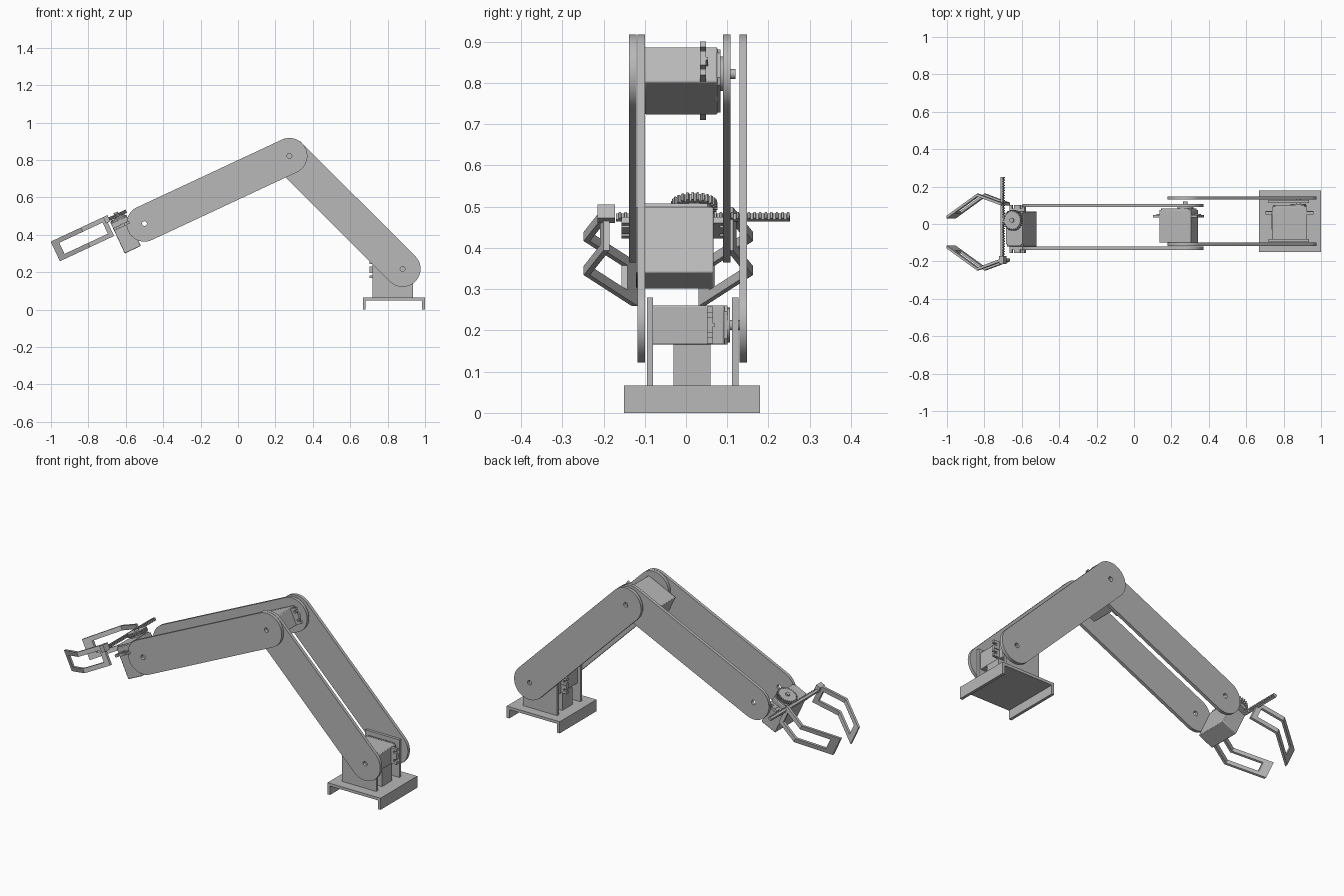
import bpy, bmesh, math
from mathutils import Vector, Matrix

default = bpy.data.objects.get("Cube")
if default:
    bpy.data.objects.remove(default, do_unlink=True)

grey = bpy.data.materials.new("light_grey")
grey.use_nodes = True
COLOUR = (0.48, 0.48, 0.48, 1)
grey.diffuse_color = COLOUR
grey.node_tree.nodes["Principled BSDF"].inputs["Base Color"].default_value = COLOUR


def frame(origin, x_axis, z_axis):
    """Matrix whose local x and z follow the given directions."""
    x, z = Vector(x_axis).normalized(), Vector(z_axis).normalized()
    return Matrix.Translation(origin) @ Matrix((x, z.cross(x), z)).transposed().to_4x4()


def prism(name, outlines, low, high, place, bevel=0):
    """Extrude flat outlines (inner ones become holes) from low to high along local z."""
    curve = bpy.data.curves.new(name, "CURVE")
    curve.dimensions = "2D"
    curve.fill_mode = "BOTH"
    curve.extrude = (high - low) / 2
    for points in outlines:
        spline = curve.splines.new("POLY")
        spline.points.add(len(points) - 1)
        for target, (x, y) in zip(spline.points, points):
            target.co = (x, y, 0, 1)
        spline.use_cyclic_u = True
    obj = bpy.data.objects.new(name, curve)
    bpy.context.collection.objects.link(obj)
    bpy.ops.object.select_all(action="DESELECT")
    obj.select_set(True)
    bpy.context.view_layer.objects.active = obj
    bpy.ops.object.convert(target="MESH")
    obj = bpy.context.view_layer.objects.active
    bm = bmesh.new()
    bm.from_mesh(obj.data)
    bmesh.ops.remove_doubles(bm, verts=bm.verts, dist=1e-5)
    bmesh.ops.translate(bm, verts=bm.verts, vec=(0, 0, (low + high) / 2))
    bmesh.ops.recalc_face_normals(bm, faces=bm.faces)
    bm.to_mesh(obj.data)
    bm.free()
    obj.matrix_world = place
    obj.data.materials.clear()
    obj.data.materials.append(grey)
    bpy.ops.object.shade_smooth_by_angle(angle=math.radians(30))
    if bevel:
        mod = obj.modifiers.new("edge_round", "BEVEL")
        mod.width, mod.segments = bevel, 2
    return obj


def rect(x0, x1, y0, y1):
    return [(x0, y0), (x1, y0), (x1, y1), (x0, y1)]


def arc(cx, cy, r, start=0, end=360, n=32):
    closed = end - start == 360
    steps = n if closed else n + 1
    return [(cx + r * math.cos(math.radians(start + (end - start) * i / n)),
             cy + r * math.sin(math.radians(start + (end - start) * i / n))) for i in range(steps)]


# Joint positions and the tilted axes of the forearm
base_joint = Vector((0.88, 0, 0.218))
elbow = Vector((0.275, 0, 0.822))
wrist = Vector((-0.5, 0, 0.46))
Y = Vector((0, 1, 0))
along = (elbow - wrist).normalized()
up = Vector((-along.z, 0, along.x))
R = 0.096


def arm_plate(name, a, b, y0, y1):
    length = (b - a).length
    outline = arc(length, 0, R, -90, 90) + arc(0, 0, R, 90, 270)
    holes = [arc(x, 0, 0.013, n=16) for x in (0, length)]
    prism(name, [outline] + holes, y0, y1, frame(a, b - a, Y))


def servo(name, place, shaft_x):
    L, W = 0.094, 0.0475
    prism(name + "_body", [rect(-L, L, -W, W)], 0, 0.176, place, 0.004)
    c = 0.015
    cap = [(-L + c, -W), (L - c, -W), (L - 0.004, -W + c), (L - 0.004, W - c),
           (L - c, W), (-L + c, W), (-L + 0.004, W - c), (-L + 0.004, -W + c)]
    prism(name + "_cap", [cap], 0.175, 0.184, place)
    prism(name + "_boss", [arc(shaft_x, 0, 0.042)], 0.183, 0.19, place)
    prism(name + "_shaft", [arc(shaft_x, 0, 0.012, n=16)], 0.188, 0.22, place)
    # Mounting ears with two open slots on each end
    E, right = 0.129, []
    for s in (-0.024, 0.024):
        right += [(E, s - 0.006), (E - 0.02, s - 0.006), (E - 0.02, s + 0.006), (E, s + 0.006)]
    right = [(E, -0.045)] + right + [(E, 0.045)]
    left = [(-x, -y) for x, y in right]
    prism(name + "_mount", [right + left], 0.134, 0.149, place)
    for s in (-1, 1):
        rib = rect(min(s * L, s * E), max(s * L, s * E), -0.004, 0.004)
        prism(name + "_mount_rib", [rib], 0.149, 0.153, place)


# Base channel, uprights and pedestal
side = frame((0, 0, 0), (1, 0, 0), -Y)
x0, x1, t, top = 0.667, 1.0, 0.016, 0.066
channel = [(x0, 0), (x0 + t, 0), (x0 + t, top - t), (x1 - t, top - t),
           (x1 - t, 0), (x1, 0), (x1, top), (x0, top)]
prism("base_channel", [channel], -0.18, 0.15, side)
for name, y0, y1 in (("front_upright", -0.095, -0.08), ("back_upright", 0.112, 0.127)):
    prism(name, [rect(0.72, 0.935, top, 0.28)], -y1, -y0, side)
prism("pedestal", [rect(0.735, 0.925, top, 0.166)], -0.06, 0.03, side)

# Arm links, each a pair of round-ended plates
arm_plate("lower_arm_front", base_joint, elbow, -0.118, -0.1)
arm_plate("lower_arm_back", base_joint, elbow, 0.13, 0.148)
arm_plate("upper_arm_front", wrist, elbow, -0.138, -0.12)
arm_plate("upper_arm_back", wrist, elbow, 0.09, 0.108)

# Servo motors
servo("base_servo", frame((0.832, -0.083, 0.213), (1, 0, 0), Y), 0.046)
servo("elbow_servo", frame(elbow - along * 0.04 - Y * 0.1, along, Y), 0.04)
GEAR_U, GEAR_Y = -0.1155, 0.02
servo("gripper_servo", frame(wrist + along * GEAR_U - up * 0.1 - Y * 0.027, Y, up), 0.047)

# Pinion gear on the gripper servo
hand = frame(wrist, along, up)
TEETH, ROOT, TIP = 26, 0.047, 0.056
gear = []
for i in range(TEETH):
    for step, r in ((0, ROOT), (0.4, ROOT), (0.5, TIP), (0.9, TIP)):
        a = math.tau * (i + step) / TEETH
        gear.append((GEAR_U + r * math.cos(a), GEAR_Y + r * math.sin(a)))
prism("pinion_gear", [gear], 0.092, 0.111, hand)

# Toothed rack with its end block
pitch, start, count = 0.0136, -0.17, 31
rack = [(-0.186, start)]
for i in range(count):
    y = start + i * pitch
    rack += [(-0.174, y), (-0.174, y + pitch * 0.45),
             (-0.166, y + pitch * 0.55), (-0.166, y + pitch * 0.9)]
rack.append((-0.186, start + count * pitch))
prism("rack", [rack], 0.091, 0.107, hand)
prism("rack_block", [rect(-0.186, -0.16, -0.215, -0.172)], 0.088, 0.125, hand)


# Bent finger frames: two rails joined at root and tip
def strip(points, mirror):
    """Thicken a path sideways into a band, mirrored across the hand if asked."""
    band = points + [(u, y + 0.015) for u, y in reversed(points)]
    return [(u, -0.086 - y) if mirror else (u, y) for u, y in band]


root, bend, tip = (-0.175, -0.2), (-0.317, -0.248), (-0.495, -0.131)
low, high, bar = 0.009, 0.125, 0.025


def between(a, b, f):
    return (a[0] + (b[0] - a[0]) * f, a[1] + (b[1] - a[1]) * f)


for name, mirror in (("front_finger", False), ("back_finger", True)):
    path = strip([root, bend, tip], mirror)
    prism(name + "_lower_rail", [path], low, low + bar, hand)
    prism(name + "_upper_rail", [path], high - bar, high, hand)
    prism(name + "_root", [strip([root, between(root, bend, 0.18)], mirror)],
          low + bar, high - bar, hand)
    prism(name + "_tip", [strip([between(bend, tip, 0.78), tip], mirror)],
          low + bar, high - bar, hand)
